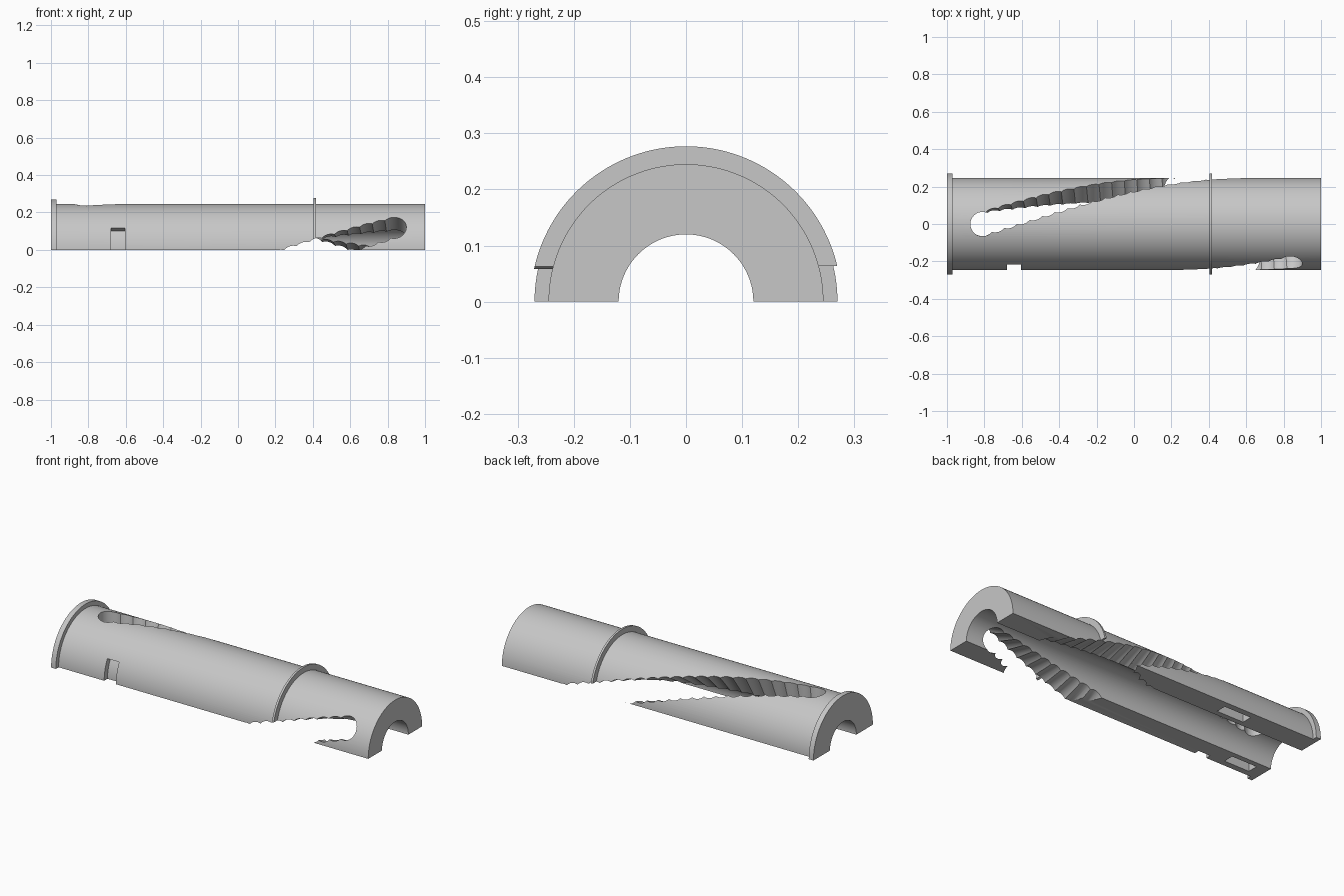
import bpy, bmesh
from math import sin, cos, radians
from mathutils import Vector, Matrix

cube = bpy.data.objects.get("Cube")
if cube:
    bpy.data.objects.remove(cube, do_unlink=True)

grey = bpy.data.materials.new("plain grey")
grey.use_nodes = True
grey.diffuse_color = (0.57, 0.57, 0.57, 1)
grey.node_tree.nodes["Principled BSDF"].inputs["Base Color"].default_value = (0.57, 0.57, 0.57, 1)


def add_object(name, bm, collection):
    bmesh.ops.recalc_face_normals(bm, faces=bm.faces)
    mesh = bpy.data.meshes.new(name)
    bm.to_mesh(mesh)
    bm.free()
    mesh.materials.append(grey)
    obj = bpy.data.objects.new(name, mesh)
    collection.objects.link(obj)
    return obj


def revolve(name, profile, start, end, steps, collection):
    """Turn a closed (x, radius) profile round the x axis between two angles."""
    bm = bmesh.new()
    rings = []
    for i in range(steps + 1):
        a = radians(start + (end - start) * i / steps)
        rings.append([bm.verts.new((x, r * cos(a), r * sin(a))) for x, r in profile])
    n = len(profile)
    for a, b in zip(rings, rings[1:]):
        for j in range(n):
            k = (j + 1) % n
            bm.faces.new((a[j], a[k], b[k], b[j]))
    bm.faces.new(rings[0])
    bm.faces.new(rings[-1])
    return add_object(name, bm, collection)


main = bpy.context.scene.collection
cutters = bpy.data.collections.new("cutters")
main.children.link(cutters)


def drill(x, degrees):
    """Radial round cutter reaching outwards from the axis."""
    a = radians(degrees)
    out = Vector((0, cos(a), sin(a)))
    turn = out.to_track_quat('Z', 'X').to_matrix().to_4x4()
    bm = bmesh.new()
    bmesh.ops.create_cone(bm, cap_ends=True, segments=41, radius1=0.065, radius2=0.065,
                          depth=0.36, matrix=Matrix.Translation(Vector((x, 0, 0)) + out * 0.22) @ turn)
    add_object("slot_cutter", bm, cutters).hide_render = True


def box_cut(x0, x1, y0, y1, z0, z1):
    bm = bmesh.new()
    centre = Vector((x0 + x1, y0 + y1, z0 + z1)) / 2
    size = Matrix.Diagonal((x1 - x0, y1 - y0, z1 - z0, 1))
    bmesh.ops.create_cube(bm, size=1, matrix=Matrix.Translation(centre) @ size)
    add_object("box_cutter", bm, cutters).hide_render = True


# Half sleeve with end flange and thin collar
sleeve = revolve("half_sleeve", [
    (-1, 0.12), (-1, 0.27), (-0.97, 0.27), (-0.97, 0.245), (0.405, 0.245), (0.405, 0.277),
    (0.417, 0.277), (0.417, 0.245), (1, 0.245), (1, 0.12)], 0, 180, 72, main)

# Two helical slots made of stepped drillings
pitch = 0.0673
for i in range(23):
    drill(-0.81 + pitch * i, 90.13 - 5 * i)
for i in range(11):
    drill(0.835 - pitch * i, 150.13 + 5 * i)

# Curved side notch, and pockets in the joining faces
revolve("notch_cutter", [(-0.68, 0.215), (-0.68, 0.32), (-0.605, 0.32), (-0.605, 0.215)],
        151.7, 191.7, 16, cutters).hide_render = True
box_cut(-0.59, -0.42, 0.15, 0.21, -0.1, 0.06)
box_cut(-0.93, -0.77, -0.21, -0.15, -0.1, 0.06)

# Apply the cuts one by one, then drop the cutters
bpy.context.view_layer.objects.active = sleeve
sleeve.select_set(True)
for cutter in list(cutters.objects):
    mod = sleeve.modifiers.new("cut", 'BOOLEAN')
    mod.operation = 'DIFFERENCE'
    mod.solver = 'MANIFOLD'
    mod.object = cutter
    bpy.ops.object.modifier_apply(modifier=mod.name)
    bpy.data.objects.remove(cutter, do_unlink=True)
bpy.data.collections.remove(cutters)
bpy.ops.object.shade_smooth_by_angle(angle=radians(25))
